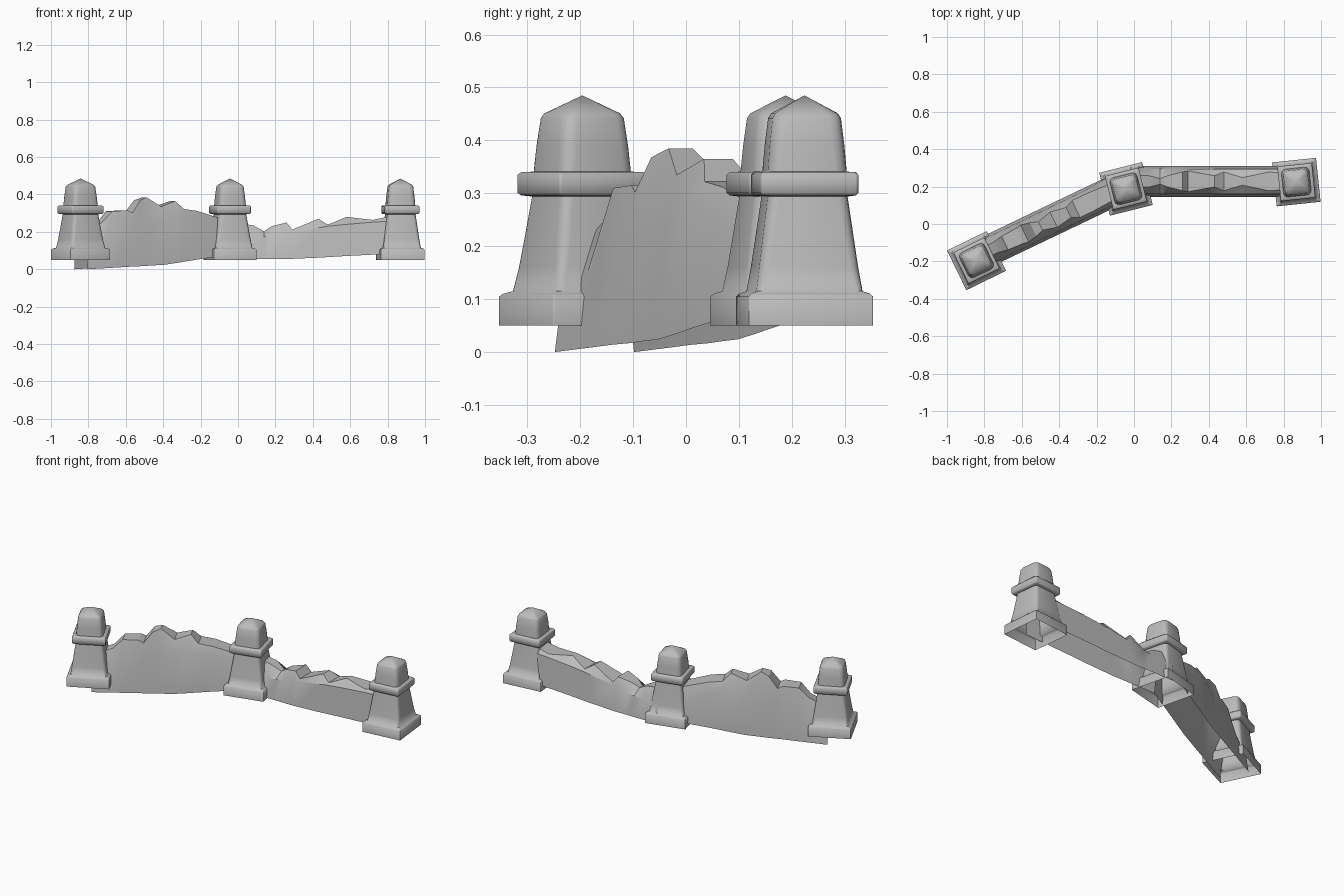
import bpy, bmesh
from math import cos, sin, pi, radians
from mathutils import Vector

cube = bpy.data.objects.get("Cube")
if cube:
    bpy.data.objects.remove(cube, do_unlink=True)

stone = bpy.data.materials.new("grey_stone")
stone.use_nodes = True
GREY = (0.5, 0.5, 0.5, 1)
stone.diffuse_color = GREY
stone.node_tree.nodes["Principled BSDF"].inputs["Base Color"].default_value = GREY


def finish(name, bm, angle):
    mesh = bpy.data.meshes.new(name)
    bm.to_mesh(mesh)
    bm.free()
    mesh.materials.append(stone)
    obj = bpy.data.objects.new(name, mesh)
    bpy.context.collection.objects.link(obj)
    bpy.ops.object.select_all(action='DESELECT')
    obj.select_set(True)
    bpy.context.view_layer.objects.active = obj
    bpy.ops.object.shade_smooth_by_angle(angle=radians(angle))
    return obj


# Tower levels: half side, corner radius, height
TOWER = [
    (0.118, 0.002, 0.05), (0.118, 0.002, 0.105), (0.113, 0.004, 0.11),
    (0.101, 0.012, 0.115), (0.094, 0.018, 0.16), (0.086, 0.02, 0.22),
    (0.076, 0.02, 0.294), (0.089, 0.01, 0.296), (0.093, 0.006, 0.301),
    (0.093, 0.006, 0.335), (0.089, 0.01, 0.34), (0.075, 0.025, 0.341),
    (0.071, 0.025, 0.39), (0.065, 0.025, 0.442), (0.06, 0.025, 0.451),
]


def tower(name, x, y, turn):
    bm = bmesh.new()
    rings = []
    for half, r, z in TOWER:
        ring = []
        for quarter in range(4):
            mid = pi / 4 + quarter * pi / 2
            cx = (half - r) * (1 if cos(mid) > 0 else -1)
            cy = (half - r) * (1 if sin(mid) > 0 else -1)
            for step in range(4):
                a = quarter * pi / 2 + step * pi / 6
                ring.append(bm.verts.new((cx + r * cos(a), cy + r * sin(a), z)))
        rings.append(ring)
    n = len(rings[0])
    for a, b in zip(rings, rings[1:]):
        for i in range(n):
            j = (i + 1) % n
            bm.faces.new((a[i], a[j], b[j], b[i]))
    # Pointed cap; the foot stays open underneath
    apex = bm.verts.new((0, 0, 0.485))
    top = rings[-1]
    for i in range(n):
        bm.faces.new((top[i], top[(i + 1) % n], apex))
    obj = finish(name, bm, 60)
    obj.location = (x, y, 0)
    obj.rotation_euler.z = radians(turn)


tower("right_tower", -0.842, -0.196, 26)
tower("middle_tower", -0.043, 0.188, 14)
tower("left_tower", 0.868, 0.224, 6)


# Wall shell, open below: sections of x, floor, shoulder and crest heights, crest half width
def wall(name, start, end, lean, sections, half=0.083):
    start, end = Vector(start), Vector(end)
    along = (end - start).normalized()
    side = Vector((along.y, -along.x))
    bm = bmesh.new()
    rings = []
    for x, low, shoulder, crest, w in sections:
        c = start + (end - start) * ((x - start.x) / (end.x - start.x))
        ring = []
        for off, z in ((half, low), (half * lean, shoulder), (w, crest),
                       (-w, crest), (-half * lean, shoulder), (-half, low)):
            p = c + side * off
            ring.append(bm.verts.new((p.x, p.y, z)))
        rings.append(ring)
    for a, b in zip(rings, rings[1:]):
        for i in range(len(a) - 1):
            bm.faces.new((a[i], b[i], b[i + 1], a[i + 1]))
    finish(name, bm, 25)


wall("tall_broken_wall", (-0.84, -0.173), (-0.06, 0.2), 0.82, [
    (-0.84, 0.0, 0.11, 0.2, 0.03),
    (-0.74, 0.006, 0.15, 0.25, 0.03),
    (-0.69, 0.009, 0.2, 0.31, 0.04),
    (-0.61, 0.014, 0.21, 0.315, 0.045),
    (-0.585, 0.015, 0.21, 0.302, 0.05),
    (-0.54, 0.017, 0.22, 0.368, 0.04),
    (-0.50, 0.02, 0.23, 0.385, 0.025),
    (-0.43, 0.024, 0.26, 0.335, 0.045),
    (-0.35, 0.036, 0.29, 0.365, 0.03),
    (-0.31, 0.043, 0.285, 0.322, 0.05),
    (-0.24, 0.054, 0.25, 0.312, 0.05),
    (-0.06, 0.08, 0.17, 0.255, 0.04),
])

wall("low_broken_wall", (-0.02, 0.228), (0.87, 0.228), 0.8, [
    (-0.02, 0.055, 0.16, 0.25, 0.03),
    (0.08, 0.055, 0.168, 0.235, 0.03),
    (0.14, 0.055, 0.173, 0.203, 0.015),
    (0.18, 0.055, 0.18, 0.23, 0.03),
    (0.26, 0.055, 0.195, 0.25, 0.05),
    (0.29, 0.056, 0.2, 0.212, 0.055),
    (0.43, 0.062, 0.222, 0.27, 0.03),
    (0.48, 0.065, 0.23, 0.238, 0.05),
    (0.58, 0.071, 0.24, 0.28, 0.02),
    (0.72, 0.078, 0.252, 0.264, 0.05),
    (0.87, 0.085, 0.26, 0.295, 0.04),
])
